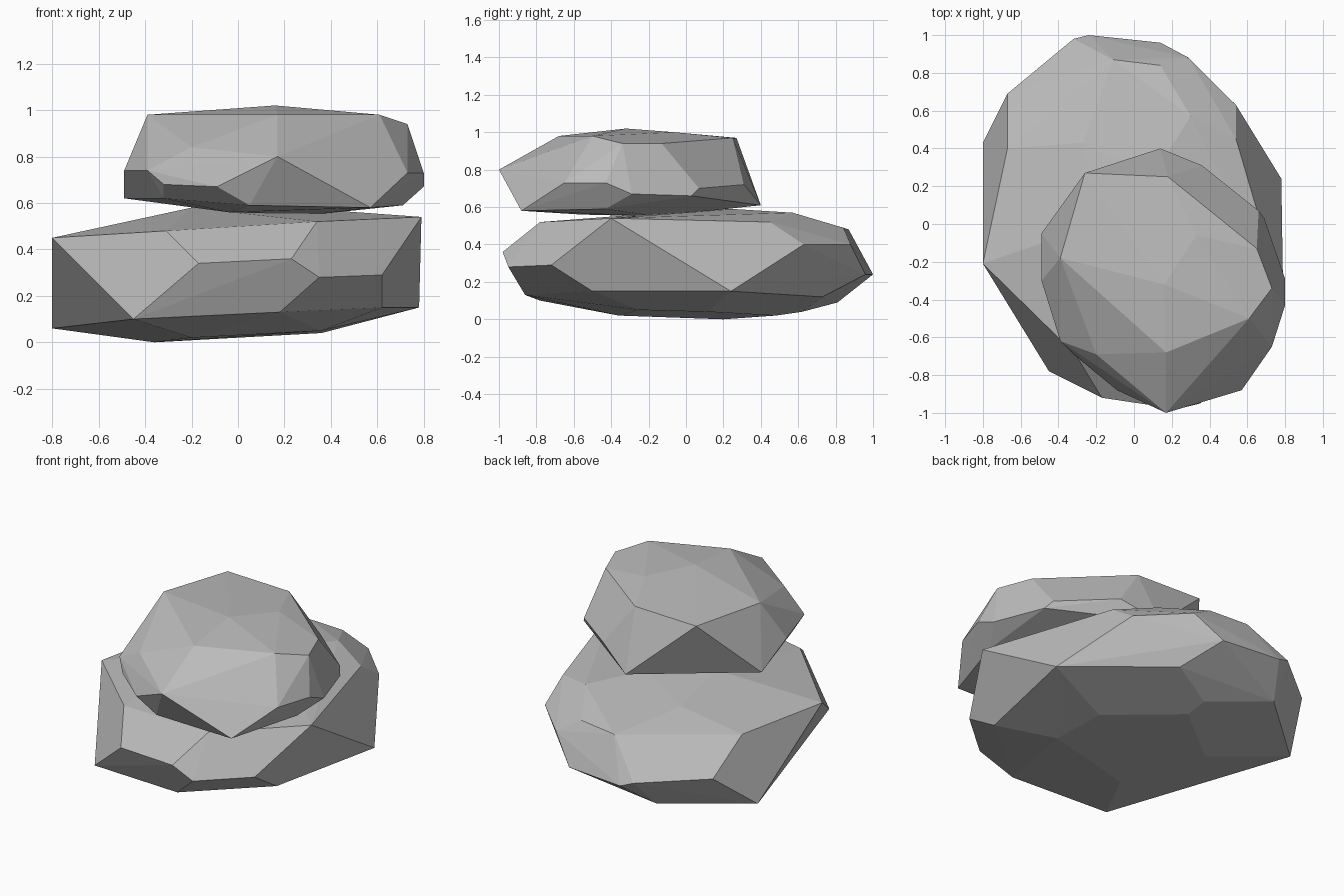
import bpy
import bmesh
import math

default_cube = bpy.data.objects.get("Cube")
if default_cube:
    bpy.data.objects.remove(default_cube, do_unlink=True)


def make_material(name, colour):
    material = bpy.data.materials.new(name)
    material.use_nodes = True
    material.diffuse_color = colour
    shader = material.node_tree.nodes["Principled BSDF"]
    shader.inputs["Base Color"].default_value = colour
    shader.inputs["Roughness"].default_value = 0.9
    return material


def make_rock(name, rings, material):
    """Wrap rings of corner points in a faceted convex stone."""
    bm = bmesh.new()
    for ring in rings:
        for corner in ring:
            bm.verts.new(corner)

    # Shrink-wrap the corners and drop everything left inside
    hull = bmesh.ops.convex_hull(bm, input=bm.verts[:])
    inside = [item for item in hull["geom_interior"]
              if isinstance(item, bmesh.types.BMVert)]
    bmesh.ops.delete(bm, geom=inside, context="VERTS")

    # Merge nearly level triangles into broad chiselled facets
    bmesh.ops.dissolve_limit(bm, angle_limit=math.radians(2.5),
                             verts=bm.verts[:], edges=bm.edges[:])
    bmesh.ops.recalc_face_normals(bm, faces=bm.faces[:])

    mesh = bpy.data.meshes.new(name)
    bm.to_mesh(mesh)
    bm.free()
    mesh.materials.append(material)
    rock = bpy.data.objects.new(name, mesh)
    bpy.context.collection.objects.link(rock)
    return rock


stone_grey = make_material("stone grey", (0.5, 0.5, 0.5, 1))

# Wide base stone: underside, lower rim, upper rim, crown
lower_underside = [
    (-.36, .2, 0), (-.2, -.36, .02), (.36, -.25, .05),
    (.36, .12, .04), (0, .48, .02), (0, .62, .04),
]
lower_rim = [
    (-.8, .43, .06), (-.45, -.78, .1), (.18, -.86, .13),
    (.62, -.5, .15), (.78, .24, .15), (.27, .73, .12),
    (-.36, .81, .09), (-.24, 1, .24), (.14, .96, .24),
]
upper_rim = [
    (-.67, .69, .28), (-.32, .98, .27), (.29, .88, .4),
    (.54, .63, .4), (.62, -.72, .29), (.35, -.95, .28),
    (.23, -.98, .36), (-.17, -.92, .34),
]
lower_crown = [
    (-.8, -.21, .45), (-.31, -.69, .48), (.34, -.78, .52),
    (.79, -.4, .54), (.54, .45, .52), (.3, .57, .57),
    (.14, .84, .49), (-.11, .87, .48), (-.67, .4, .45),
    (-.27, .43, .53), (-.2, 0, .58), (.1, .25, .59),
]
make_rock("lower_rock",
          [lower_underside, lower_rim, upper_rim, lower_crown],
          stone_grey)

# Smaller stone resting towards the front: underside, girdle, crown
upper_underside = [
    (-.04, -.56, .56), (.33, -.15, .55), (.57, -.88, .58),
    (.05, -.88, .59), (.71, -.43, .59), (-.32, -.6, .62),
    (-.49, -.05, .62), (.14, .4, .61),
]
girdle = [
    (-.49, -.3, .74), (-.39, -.62, .74), (-.32, -.69, .68),
    (-.09, -.88, .67), (.17, -1, .8), (.73, -.65, .73),
    (.8, -.43, .73), (.8, -.29, .67), (.69, .03, .66),
    (.66, .07, .7), (.36, .31, .72),
]
upper_crown = [
    (-.2, -.69, .84), (-.39, -.18, .98), (-.26, .27, .97),
    (.18, .25, .97), (.33, -.06, 1), (.65, -.13, .94),
    (.73, -.34, .94), (.61, -.5, .98), (.17, -.68, .98),
    (0, -.36, 1), (.16, -.32, 1.02),
]
make_rock("upper_rock", [upper_underside, girdle, upper_crown], stone_grey)
